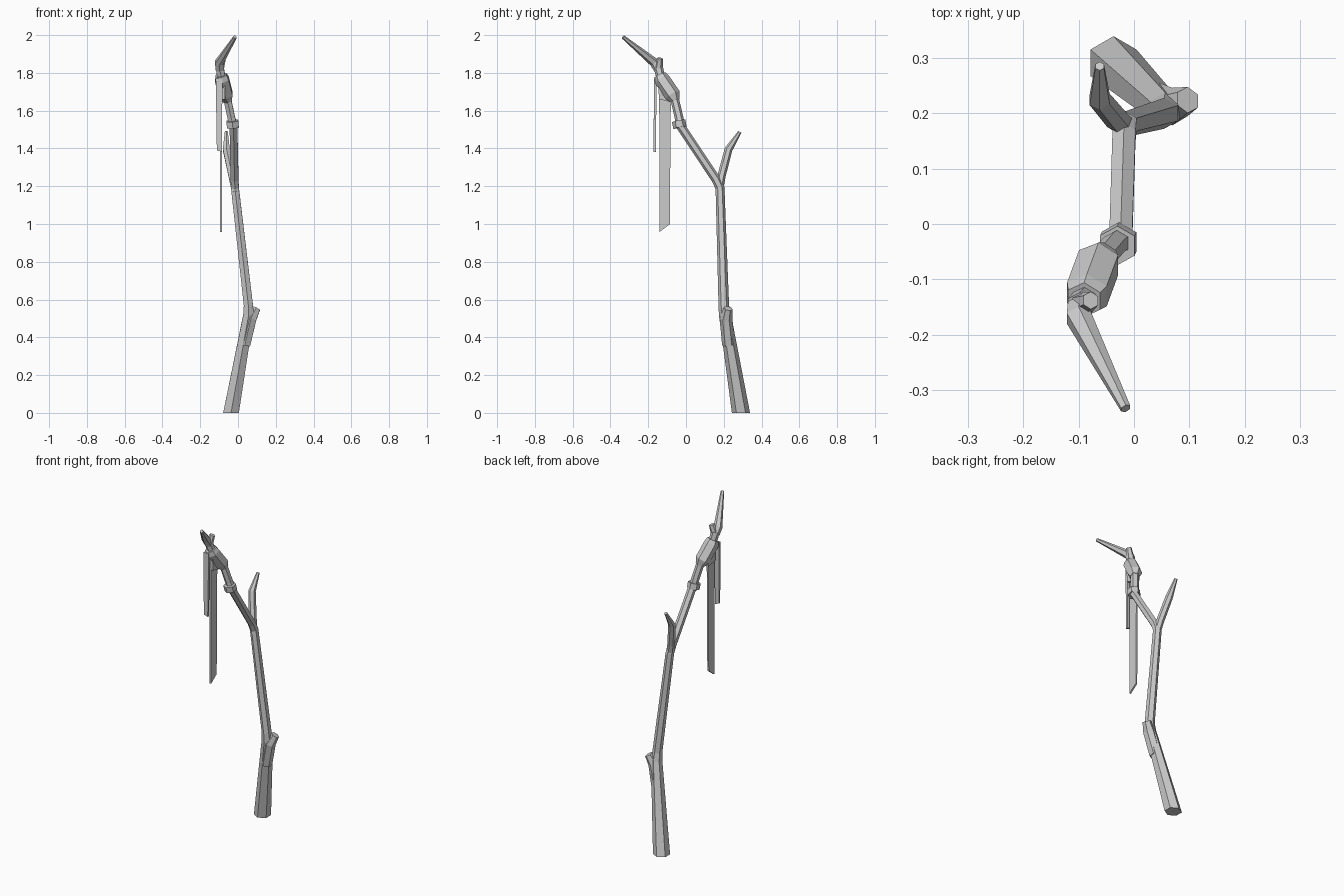
import bpy, bmesh, math
from mathutils import Vector

if "Cube" in bpy.data.objects:
    bpy.data.objects.remove(bpy.data.objects["Cube"])


def make_object(name, bm):
    bmesh.ops.recalc_face_normals(bm, faces=bm.faces)
    mesh = bpy.data.meshes.new(name)
    bm.to_mesh(mesh)
    bm.free()
    obj = bpy.data.objects.new(name, mesh)
    bpy.context.collection.objects.link(obj)
    return obj


def limb(name, path, sides=6, start_axis=None):
    """Faceted tapering tube through (x, y, z, radius) points."""
    bm = bmesh.new()
    pts = [Vector(p[:3]) for p in path]
    rings = []
    for i, p in enumerate(pts):
        before = (p - pts[i - 1]).normalized() if i else Vector()
        after = (pts[i + 1] - p).normalized() if i < len(pts) - 1 else Vector()
        t = (before + after).normalized()
        if i == 0 and start_axis:
            t = Vector(start_axis)
        u = Vector((1, 0, 0))
        u = (u - t * u.dot(t)).normalized()
        v = t.cross(u)
        ring = []
        for k in range(sides):
            a = math.tau * (k + 0.5) / sides
            ring.append(bm.verts.new(p + (u * math.cos(a) + v * math.sin(a)) * path[i][3]))
        rings.append(ring)
    for a, b in zip(rings, rings[1:]):
        for k in range(sides):
            n = (k + 1) % sides
            bm.faces.new((a[k], a[n], b[n], b[k]))
    bm.faces.new(rings[0])
    bm.faces.new(rings[-1])
    return make_object(name, bm)


def strap(name, outline, thickness):
    """Flat outline thickened along a vector."""
    bm = bmesh.new()
    d = Vector(thickness)
    face = bm.faces.new([bm.verts.new(Vector(p) - d / 2) for p in outline])
    ext = bmesh.ops.extrude_face_region(bm, geom=[face], use_keep_orig=True)
    verts = [g for g in ext["geom"] if isinstance(g, bmesh.types.BMVert)]
    bmesh.ops.translate(bm, verts=verts, vec=d)
    return make_object(name, bm)


# Crooked main shaft
limb("shaft", [
    (-0.037, 0.291, 0.0, 0.048),
    (0.056, 0.206, 0.52, 0.032),
    (0.055, 0.2, 0.57, 0.028),
    (-0.016, 0.18, 1.19, 0.024),
    (-0.018, 0.16, 1.235, 0.024),
    (-0.024, -0.03, 1.52, 0.024),
    (-0.035, -0.036, 1.56, 0.023),
    (-0.058, -0.062, 1.67, 0.023),
    (-0.09, -0.137, 1.79, 0.024),
    (-0.098, -0.148, 1.835, 0.025),
], start_axis=(0, 0, 1))

# Broken stub on the lower shaft
limb("lower_stub", [
    (0.035, 0.225, 0.36, 0.034),
    (0.069, 0.212, 0.5, 0.034),
    (0.097, 0.224, 0.553, 0.024),
])

# Forked side branch
limb("side_branch", [
    (-0.015, 0.175, 1.17, 0.02),
    (-0.03, 0.187, 1.25, 0.022),
    (-0.062, 0.225, 1.395, 0.021),
    (-0.062, 0.285, 1.488, 0.009),
])

# Binding collar
limb("collar", [
    (-0.027, -0.032, 1.511, 0.036),
    (-0.03, -0.039, 1.546, 0.036),
])

# Cloth wrap
limb("cloth_wrap", [
    (-0.054, -0.056, 1.652, 0.025),
    (-0.064, -0.07, 1.682, 0.042),
    (-0.085, -0.127, 1.765, 0.042),
    (-0.09, -0.137, 1.788, 0.034),
])

# Pointed tip and its small stub
limb("tip_twig", [
    (-0.097, -0.146, 1.82, 0.025),
    (-0.1, -0.168, 1.855, 0.025),
    (-0.015, -0.333, 1.99, 0.01),
])
limb("tip_stub", [
    (-0.096, -0.147, 1.82, 0.024),
    (-0.078, -0.138, 1.877, 0.016),
])

# Hanging straps, with a gusset where the long one leaves the wrap
strap("long_strap", [
    (-0.09, -0.14, 0.958), (-0.09, -0.086, 0.998),
    (-0.09, -0.08, 1.68), (-0.09, -0.142, 1.73)], (0.01, 0, 0))
strap("strap_gusset", [
    (-0.085, -0.142, 1.66), (-0.085, -0.075, 1.645),
    (-0.085, -0.07, 1.69), (-0.085, -0.15, 1.76)], (0.03, 0, 0))
strap("short_strap", [
    (-0.112, -0.166, 1.39), (-0.086, -0.166, 1.382),
    (-0.082, -0.162, 1.77), (-0.118, -0.162, 1.77)], (0, 0.013, 0))
